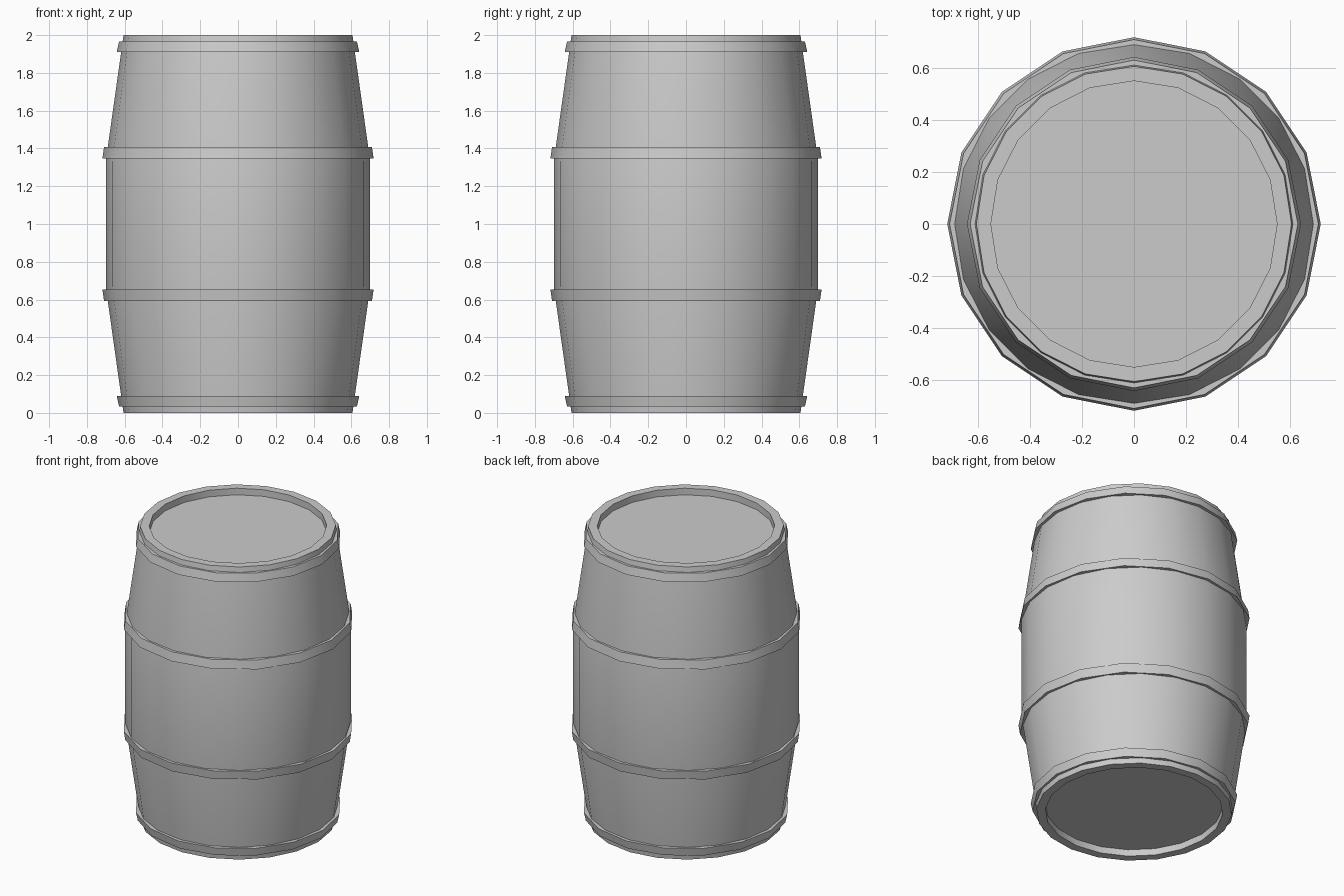
import bpy, math

cube = bpy.data.objects.get("Cube")
if cube:
    bpy.data.objects.remove(cube)

grey = bpy.data.materials.new("plain grey")
grey.use_nodes = True
COLOUR = (0.6, 0.6, 0.6, 1)
grey.diffuse_color = COLOUR
grey.node_tree.nodes["Principled BSDF"].inputs["Base Color"].default_value = COLOUR


def lathe(name, profile, sides, closed=False):
    """Spin (radius, height) points, listed bottom to top outside, about z."""
    verts = [(r * math.cos(math.tau * i / sides), r * math.sin(math.tau * i / sides), z)
             for r, z in profile for i in range(sides)]
    n = len(profile)
    faces = []
    for k in range(n if closed else n - 1):
        a, b = k * sides, (k + 1) % n * sides
        for i in range(sides):
            j = (i + 1) % sides
            faces.append((a + i, a + j, b + j, b + i))
    if not closed:  # flat heads at both ends
        faces.append(tuple(reversed(range(sides))))
        faces.append(tuple(range((n - 1) * sides, n * sides)))
    mesh = bpy.data.meshes.new(name)
    mesh.from_pydata(verts, [], faces)
    mesh.materials.append(grey)
    obj = bpy.data.objects.new(name, mesh)
    bpy.context.collection.objects.link(obj)
    bpy.ops.object.select_all(action='DESELECT')
    obj.select_set(True)
    bpy.context.view_layer.objects.active = obj
    bpy.ops.object.shade_smooth_by_angle(angle=math.radians(30))
    return obj


# Staved body with recessed heads
END, BELLY, HEAD, DEPTH = 0.606, 0.70, 0.55, 0.045
lower = [(HEAD, DEPTH), (HEAD, 0), (END, 0), (BELLY, 0.667)]
upper = [(r, 2 - z) for r, z in reversed(lower)]
lathe("barrel_body", lower + upper, 20)

# Tapered hoops, mirrored about mid height
for place, narrow, wide, z0, z1 in (("end", 0.63, 0.642, 0.035, 0.09),
                                    ("belly", 0.709, 0.718, 0.592, 0.652)):
    ring = [(narrow - 0.05, z0), (narrow, z0), (wide, z1), (wide - 0.05, z1)]
    lathe("lower_%s_hoop" % place, ring, 16, True)
    lathe("upper_%s_hoop" % place, [(r, 2 - z) for r, z in reversed(ring)], 16, True)
